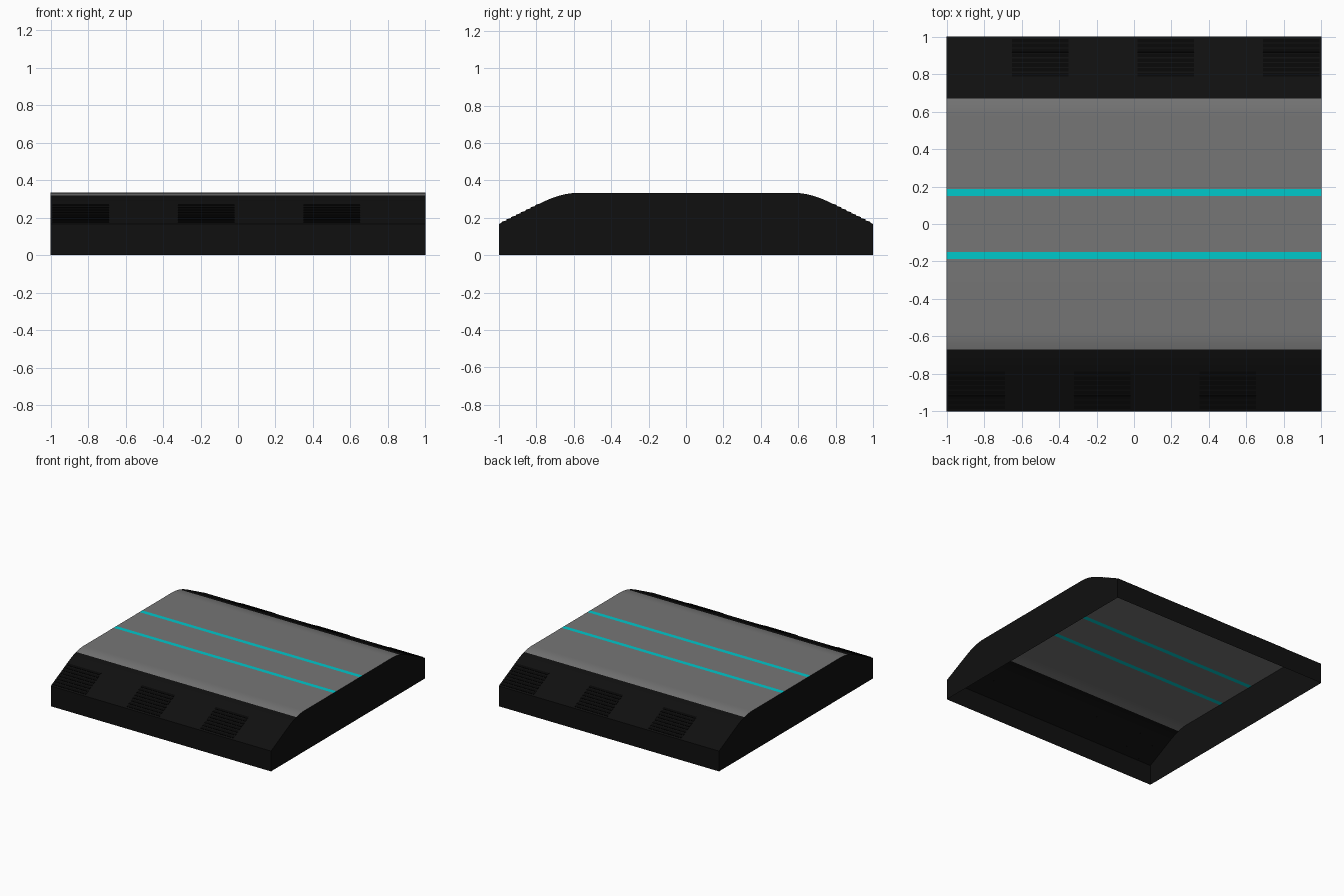
import bpy, math
from mathutils import Vector, Matrix

if "Cube" in bpy.data.objects:
    bpy.data.objects.remove(bpy.data.objects["Cube"])


def material(name, rgb):
    m = bpy.data.materials.new(name)
    m.diffuse_color = (*rgb, 1)
    m.use_nodes = True
    m.node_tree.nodes["Principled BSDF"].inputs["Base Color"].default_value = m.diffuse_color
    return m


BLACK = material("black_metal", (0.005, 0.005, 0.005))
VENT = material("vent_black", (0.002, 0.002, 0.002))
GREY = material("road_grey", (0.18, 0.18, 0.18))
CYAN = material("cyan_line", (0.0, 0.58, 0.6))


def make(name, verts, faces, mat, smooth=False):
    me = bpy.data.meshes.new(name)
    me.from_pydata(verts, [], faces)
    me.materials.append(mat)
    ob = bpy.data.objects.new(name, me)
    bpy.context.collection.objects.link(ob)
    if smooth:
        bpy.ops.object.select_all(action='DESELECT')
        bpy.context.view_layer.objects.active = ob
        ob.select_set(True)
        bpy.ops.object.shade_smooth_by_angle(angle=math.radians(30))
    return ob


def strip(name, profile, mat):
    """Single-sided sheet: a y/z profile (low y to high y) swept along x."""
    n = len(profile)
    verts = [(x, y, z) for x in (-1, 1) for y, z in profile]
    faces = [(i, i + n, i + n + 1, i + 1) for i in range(n - 1)]
    return make(name, verts, faces, mat, True)


# cross-section: base, straight slope, rounded shoulder, flat top
TOP, EDGE = 1 / 3, 1 / 6
p0, p1, p2 = Vector((-0.775, 0.2792)), Vector((-0.667, TOP)), Vector((-0.575, TOP))
shoulder = [tuple(p0 * (1 - t) ** 2 + p1 * 2 * t * (1 - t) + p2 * t * t)
            for t in [i / 8 for i in range(9)]]
lower = [(-1, 0), (-1, EDGE)] + shoulder[:5]
upper = shoulder[4:]


def flip(pts):
    return [(-y, z) for y, z in reversed(pts)]


# black side housings with open bottom
strip("front_housing", lower, BLACK)
strip("back_housing", flip(lower), BLACK)

# end walls
outline = lower + upper[1:]
outline = outline + flip(outline)
for name, x in (("left_end_wall", -1), ("right_end_wall", 1)):
    ids = list(range(len(outline)))
    make(name, [(x, y, z) for y, z in outline], [ids if x > 0 else ids[::-1]], BLACK).data.flip_normals()

# grey deck in three lanes, separated by two cyan lines
strip("front_lane", upper + [(-0.187, TOP)], GREY)
strip("middle_lane", [(-0.15, TOP), (0.15, TOP)], GREY)
strip("back_lane", flip(upper + [(-0.187, TOP)]), GREY)
strip("front_line", [(-0.187, TOP), (-0.15, TOP)], CYAN)
strip("back_line", [(0.15, TOP), (0.187, TOP)], CYAN)

# vent slats lying on the slopes, turned half a circle for the back
tangent = Vector((0, 0.225, 0.1125))
normal = Vector((0, -0.447, 0.894))
start = Vector((0, -1, EDGE))


def vent(name, x0, x1, turn):
    verts, faces, n = [], [], 8
    for i in range(n):
        a = start + tangent * (0.06 + 0.92 * i / n)
        b = start + tangent * (0.06 + 0.92 * (i + 0.7) / n)
        k = len(verts)
        section = [a, a + normal * 0.004, b + normal * 0.001, b]
        verts += [turn @ (p + Vector((x, 0, 0))) for x in (x0, x1) for p in section]
        faces += [(k + 1, k + 5, k + 6, k + 2), (k, k + 4, k + 5, k + 1),
                  (k + 2, k + 6, k + 7, k + 3), (k, k + 1, k + 2, k + 3),
                  (k + 4, k + 7, k + 6, k + 5)]
    make(name, verts, faces, VENT)


for side, angle in (("front", 0), ("back", math.pi)):
    turn = Matrix.Rotation(angle, 3, 'Z')
    for i, x in enumerate((-0.99, -0.32, 0.35)):
        vent(f"{side}_vent_{i + 1}", x, x + 0.3, turn)
